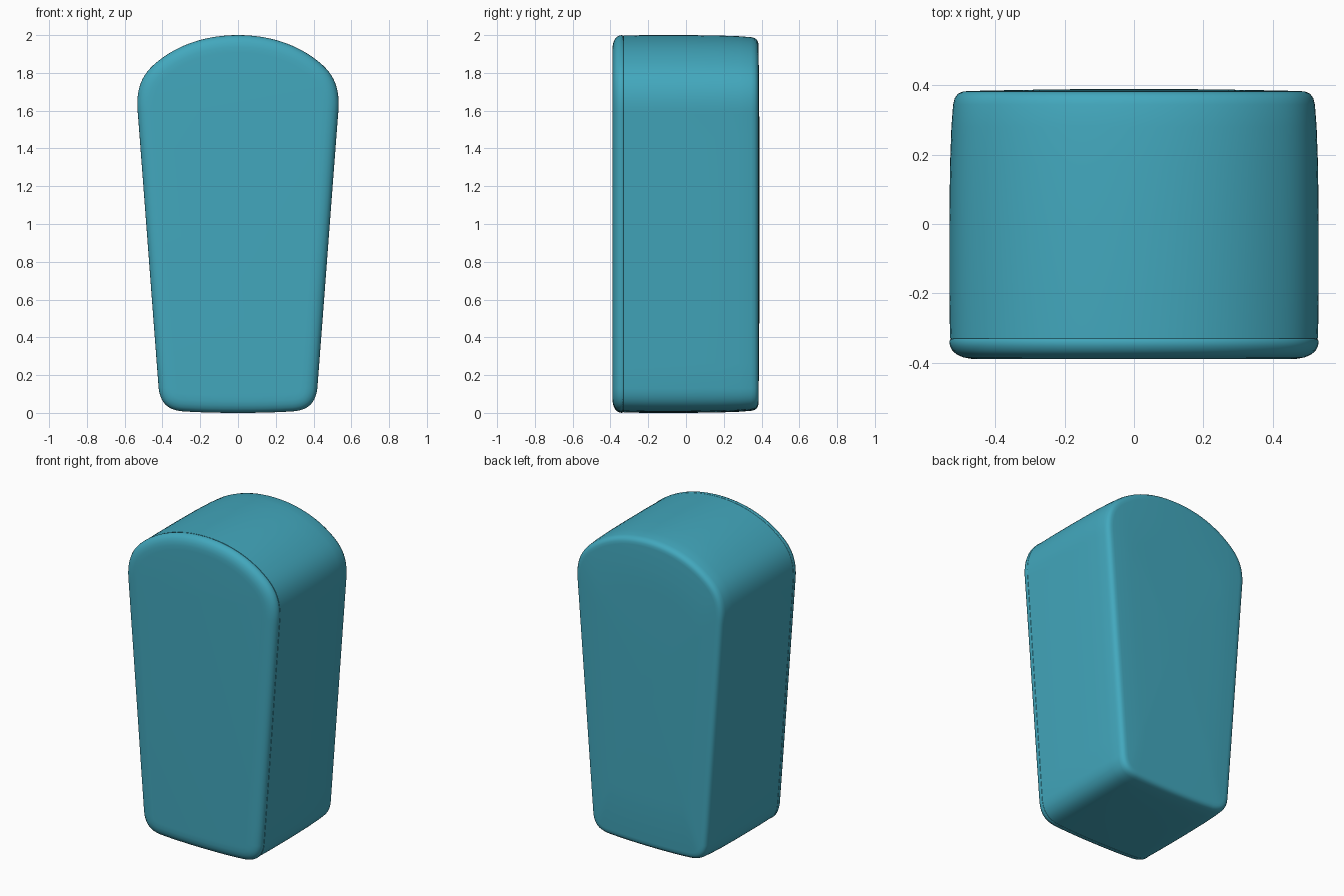
import bpy
import bmesh
from mathutils import Vector
from mathutils.geometry import interpolate_bezier

cube = bpy.data.objects.get("Cube")
if cube:
    bpy.data.objects.remove(cube)

teal = bpy.data.materials.new("teal")
teal.use_nodes = True
colour = (0.055, 0.39, 0.51, 1)
teal.diffuse_color = colour
teal.node_tree.nodes["Principled BSDF"].inputs["Base Color"].default_value = colour

# Right half of the outline, bottom centre to top centre, as (x, z) bezier spans
SPANS = [
    ((0, 0), (0.1, 0), (0.2, 0.002), (0.29, 0.008), 5),
    ((0.29, 0.008), (0.37, 0.014), (0.41, 0.05), (0.42, 0.13), 12),
    ((0.42, 0.13), (0.457, 0.61), (0.493, 1.1), (0.53, 1.58), 12),
    ((0.53, 1.58), (0.548, 1.74), (0.49, 1.81), (0.42, 1.865), 16),
    ((0.42, 1.865), (0.3, 1.96), (0.15, 2), (0, 2), 16),
]


def make_outline():
    half = []
    for a, b, c, d, n in SPANS:
        half += interpolate_bezier(Vector(a), Vector(b), Vector(c), Vector(d), n)[:-1]
    half.append(Vector((0, 2)))
    return half + [Vector((-p.x, p.y)) for p in reversed(half[1:-1])]


OUTLINE = make_outline()
CENTRE = Vector((0, 1.05))


def inset_outline(inset):
    """Move every outline point inward along its own normal."""
    points = []
    for i, p in enumerate(OUTLINE):
        along = (OUTLINE[(i + 1) % len(OUTLINE)] - OUTLINE[i - 1]).normalized()
        points.append(p + Vector((-along.y, along.x)) * inset)
    return points


def loft(name, rings):
    """Skin rings of (y, inset, scale) from front to back and cap both ends."""
    bm = bmesh.new()
    loops = []
    for y, inset, scale in rings:
        loop = []
        for p in inset_outline(inset):
            q = CENTRE + (p - CENTRE) * scale
            loop.append(bm.verts.new((q.x, y, q.y)))
        loops.append(loop)
    for a, b in zip(loops, loops[1:]):
        for i in range(len(a)):
            j = (i + 1) % len(a)
            bm.faces.new((a[i], a[j], b[j], b[i]))
    bm.faces.new(loops[0])
    bm.faces.new(loops[-1])
    bmesh.ops.recalc_face_normals(bm, faces=bm.faces)
    mesh = bpy.data.meshes.new(name)
    bm.to_mesh(mesh)
    bm.free()
    mesh.materials.append(teal)
    obj = bpy.data.objects.new(name, mesh)
    bpy.context.collection.objects.link(obj)
    bpy.ops.object.select_all(action="DESELECT")
    obj.select_set(True)
    bpy.context.view_layer.objects.active = obj
    bpy.ops.object.shade_smooth_by_angle()


# Front cover: thin slab with a soft front edge and a tight rear edge at the seam
loft("front_cover", [
    (-0.39, 0.09, 1), (-0.389, 0.062, 1), (-0.385, 0.04, 1), (-0.377, 0.022, 1),
    (-0.366, 0.009, 1), (-0.352, 0.002, 1), (-0.34, 0, 1), (-0.334, 0.002, 1),
    (-0.33, 0.007, 1),
])

# Main body: straight shell narrowing slightly to a rounded, faintly domed back
loft("body", [
    (-0.331, 0.002, 1), (-0.2, 0, 1), (0, 0, 1), (0.17, 0.002, 1), (0.28, 0.006, 1),
    (0.345, 0.011, 1), (0.364, 0.016, 1), (0.376, 0.025, 1), (0.382, 0.038, 1),
    (0.384, 0.055, 1), (0.387, 0.055, 0.7), (0.389, 0.055, 0.4), (0.39, 0.055, 0.1),
])
